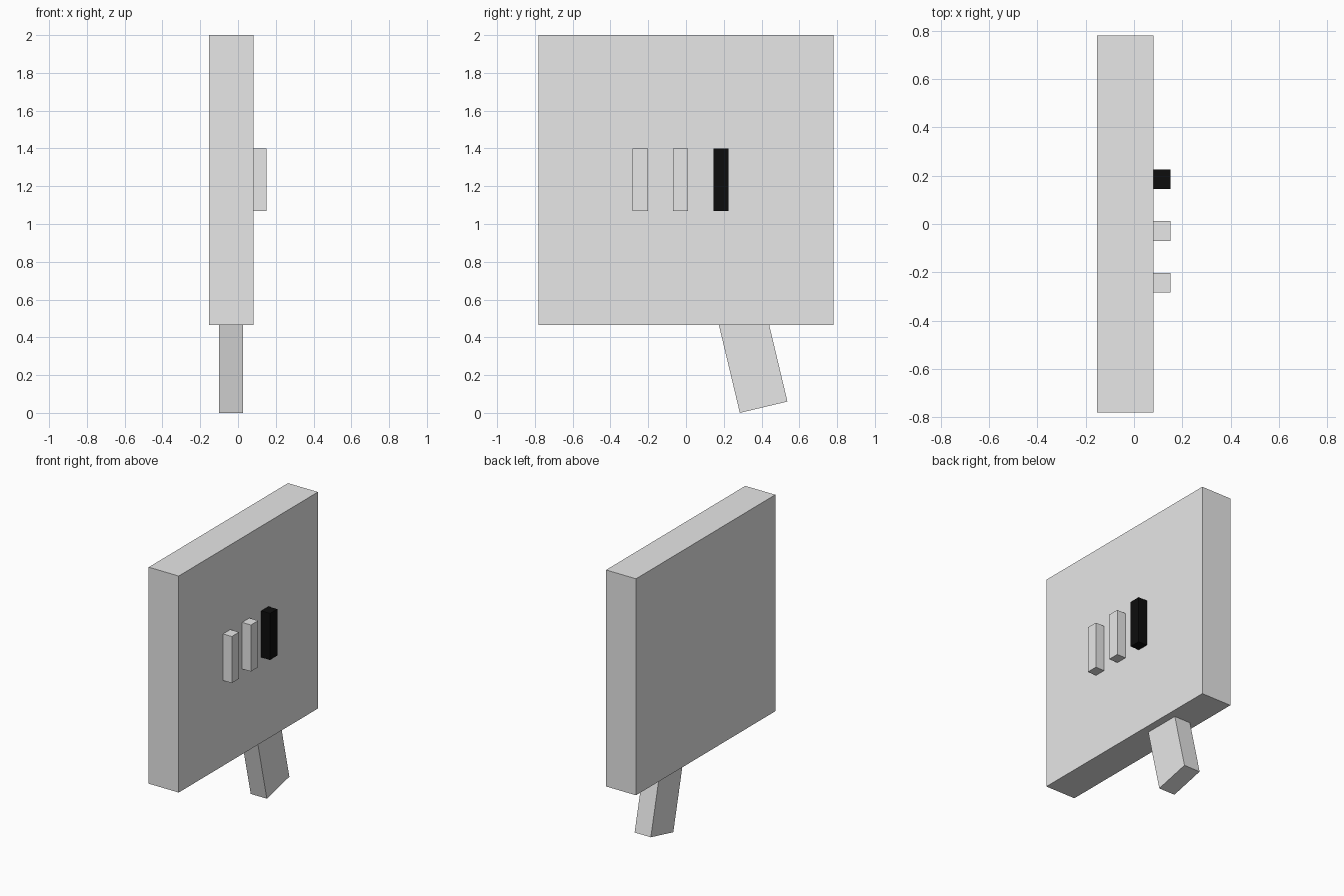
import bpy
import math

if "Cube" in bpy.data.objects:
    bpy.data.objects.remove(bpy.data.objects["Cube"])


def material(name, rgb):
    mat = bpy.data.materials.new(name)
    mat.diffuse_color = (*rgb, 1.0)
    mat.use_nodes = True
    mat.node_tree.nodes["Principled BSDF"].inputs["Base Color"].default_value = mat.diffuse_color
    return mat


grey = material("light_grey", (0.8, 0.8, 0.8))
black = material("black", (0.004, 0.004, 0.004))


def box(name, center, size, mat, tilt=0.0):
    """Box with given centre and full size, tilted about the x axis."""
    bpy.ops.mesh.primitive_cube_add(size=1, location=center, rotation=(tilt, 0, 0))
    ob = bpy.context.object
    ob.name = name
    ob.scale = size
    ob.data.materials.append(mat)
    return ob


# Main square panel
box("panel", (-0.0365, 0, 1.2325), (0.235, 1.56, 1.535), grey)

# Three raised bars on the right face, the last one black
for i, mat in enumerate((grey, grey, black)):
    box(f"bar_{i + 1}", (0.115, -0.243 + 0.214 * i, 1.235), (0.07, 0.081, 0.33), mat)

# Slanted leg, its top buried in the panel
tilt = math.radians(13.4)
length, width = 0.56, 0.259
foot_y, foot_z = 0.411, 0.030  # middle of the foot's end face
box("leg",
    (-0.0365, foot_y - math.sin(tilt) * length / 2, foot_z + math.cos(tilt) * length / 2),
    (0.127, width, length), grey, tilt)
